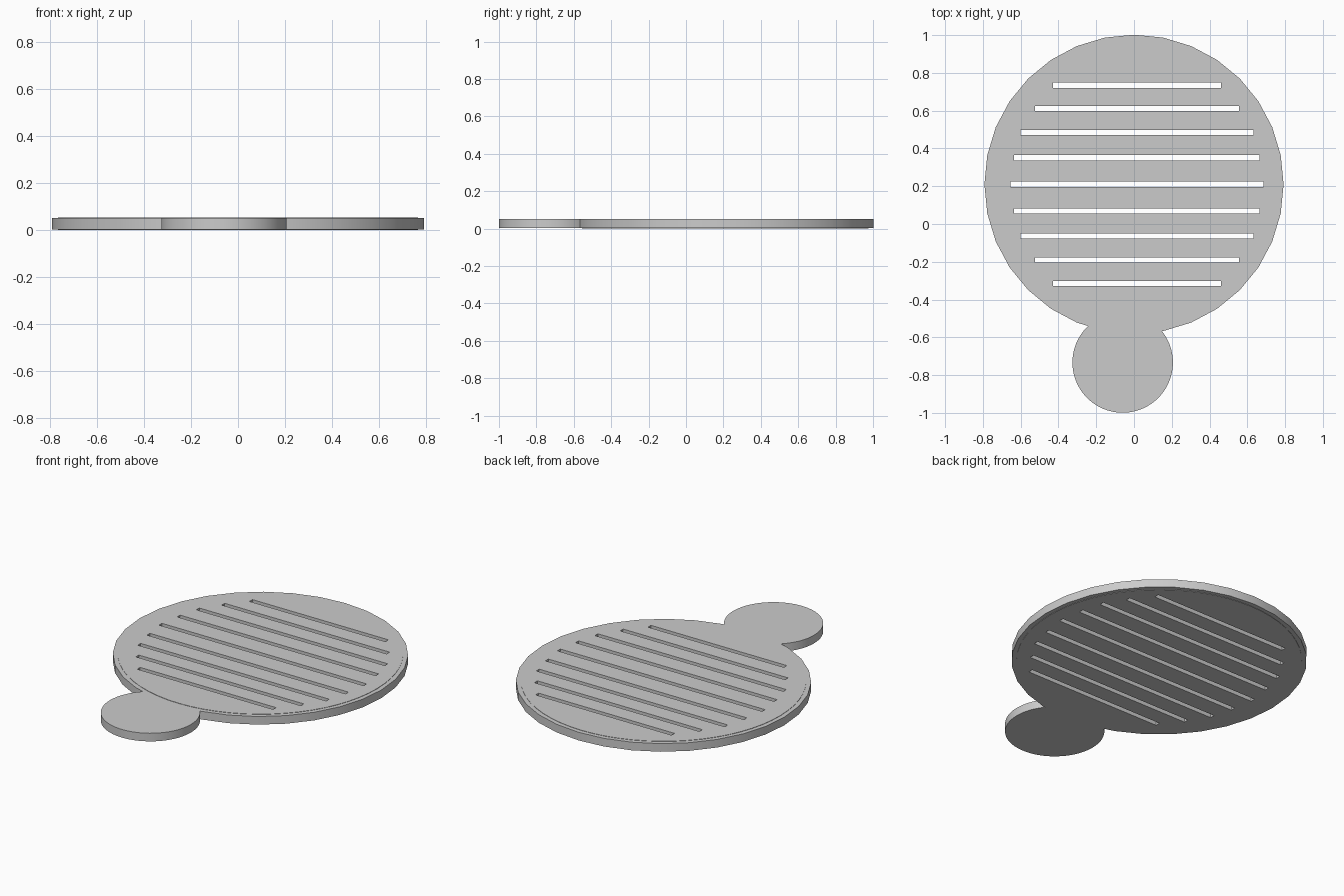
import bpy, bmesh
from math import sin, cos, pi, hypot

if "Cube" in bpy.data.objects:
    bpy.data.objects.remove(bpy.data.objects["Cube"])

CY = 0.21            # centre of the round grille
TOP = 0.052
STEP = 0.002         # plate stands slightly proud of rim and tab


def circle(cx, cy, r, n):
    return [(cx + r * sin(2 * pi * i / n), cy + r * cos(2 * pi * i / n)) for i in range(n)]


def finish(name, bm):
    bmesh.ops.recalc_face_normals(bm, faces=bm.faces)
    me = bpy.data.meshes.new(name)
    bm.to_mesh(me)
    bm.free()
    ob = bpy.data.objects.new(name, me)
    bpy.context.collection.objects.link(ob)
    return ob


def colour(ob, value):
    mat = bpy.data.materials.new(ob.name + "_grey")
    mat.diffuse_color = (value, value, value, 1)
    mat.use_nodes = True
    mat.node_tree.nodes["Principled BSDF"].inputs["Base Color"].default_value = mat.diffuse_color
    ob.data.materials.append(mat)


def prism(name, pts, z0, z1):
    bm = bmesh.new()
    face = bm.faces.new([bm.verts.new((x, y, z0)) for x, y in pts])
    ext = bmesh.ops.extrude_face_region(bm, geom=[face], use_keep_orig=True)
    verts = [g for g in ext["geom"] if isinstance(g, bmesh.types.BMVert)]
    bmesh.ops.translate(bm, verts=verts, vec=(0, 0, z1 - z0))
    return finish(name, bm)


def smooth(ob):
    bpy.ops.object.select_all(action='DESELECT')
    ob.select_set(True)
    bpy.context.view_layer.objects.active = ob
    bpy.ops.object.shade_smooth_by_angle(angle=0.6)


# Slotted plate
plate = prism("slotted_plate", circle(0, CY, 0.765, 64), 0, TOP)

# Slot cutters, mirrored about the middle slot
bm = bmesh.new()
slots = [(0, 0.67), (0.141, 0.65), (0.274, 0.617), (0.401, 0.54), (0.525, 0.445)]
for off, half in slots:
    for side in ((1, -1) if off else (1,)):
        cube = bmesh.ops.create_cube(bm, size=1)["verts"]
        bmesh.ops.scale(bm, verts=cube, vec=(2 * half, 0.028, 0.3))
        bmesh.ops.translate(bm, verts=cube, vec=(0.015, CY + side * off, 0))
cutter = finish("slot_cutters", bm)
cutter.hide_render = True
cutter.hide_set(True)
mod = plate.modifiers.new("slots", 'BOOLEAN')
mod.operation = 'DIFFERENCE'
mod.object = cutter
mod.solver = 'EXACT'
bpy.context.view_layer.objects.active = plate
plate.select_set(True)
bpy.ops.object.modifier_apply(modifier=mod.name)
bpy.data.objects.remove(cutter)

# Rim around the plate
N = 32
bm = bmesh.new()
loops = [[bm.verts.new((x, y, z)) for x, y in circle(0, CY, r, N)]
         for r, z in ((0.792, STEP), (0.792, TOP - STEP), (0.755, TOP - STEP), (0.755, STEP))]
for a in range(4):
    p, q = loops[a], loops[(a + 1) % 4]
    for i in range(N):
        j = (i + 1) % N
        bm.faces.new((p[i], p[j], q[j], q[i]))
rim = finish("rim", bm)

# Round finger tab, trimmed where it meets the rim
pts = circle(-0.06, -0.733, 0.266, 96)
pts = [p for p in pts if hypot(p[0], p[1] - CY) > 0.765]
tab = prism("finger_tab", pts, STEP, TOP - STEP)

for ob in (plate, rim, tab):
    smooth(ob)
colour(rim, 0.6)
colour(tab, 0.6)
